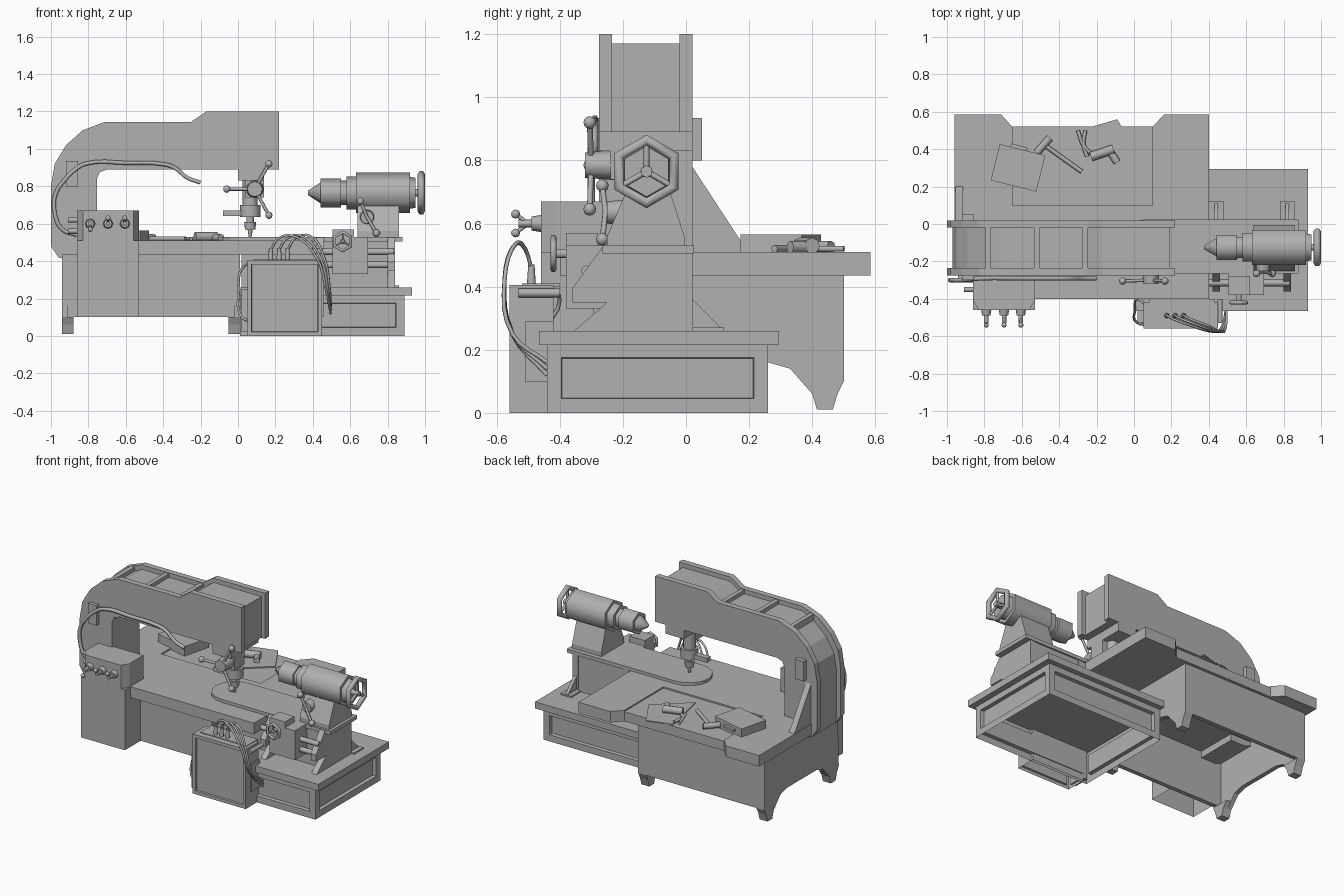
import bpy, bmesh, math
from mathutils import Vector, Matrix

cube = bpy.data.objects.get("Cube")
if cube:
    bpy.data.objects.remove(cube)

grey = bpy.data.materials.new("machine grey")
grey.use_nodes = True
grey.diffuse_color = (.44, .44, .44, 1)
grey.node_tree.nodes["Principled BSDF"].inputs["Base Color"].default_value = grey.diffuse_color


def finish(name, bm, smooth=False):
    """Turn a bmesh into a named grey object."""
    bmesh.ops.recalc_face_normals(bm, faces=bm.faces)
    mesh = bpy.data.meshes.new(name)
    bm.to_mesh(mesh)
    bm.free()
    obj = bpy.data.objects.new(name, mesh)
    bpy.context.collection.objects.link(obj)
    mesh.materials.append(grey)
    if smooth:
        bpy.ops.object.select_all(action='DESELECT')
        obj.select_set(True)
        bpy.context.view_layer.objects.active = obj
        bpy.ops.object.shade_smooth_by_angle(angle=math.radians(62))
    return obj


def prism(name, axis, start, end, points):
    """Extrude a flat profile along x, y or z."""
    place = {'x': lambda p, t: (t, p[0], p[1]),
             'y': lambda p, t: (p[0], t, p[1]),
             'z': lambda p, t: (p[0], p[1], t)}[axis]
    bm = bmesh.new()
    rings = [[bm.verts.new(place(p, t)) for p in points] for t in (start, end)]
    for ring in rings:
        bm.faces.new(ring)
    for i in range(len(points)):
        j = (i + 1) % len(points)
        bm.faces.new((rings[0][i], rings[0][j], rings[1][j], rings[1][i]))
    return finish(name, bm)


def box(name, x, y, z, inset=0, depth=0, turn=0, front_only=False, hollow=False):
    """Box from three ranges; optional sunken panels, spin about z and open underside."""
    bm = bmesh.new()
    bmesh.ops.create_cube(bm, size=1)
    bm.normal_update()
    sides = [f for f in bm.faces if (f.normal.y < -.5 if front_only else abs(f.normal.z) < .5)]
    if hollow:
        bmesh.ops.delete(bm, geom=[f for f in bm.faces if f.normal.z < -.5], context='FACES_ONLY')
    size = [r[1] - r[0] for r in (x, y, z)]
    centre = [(r[0] + r[1]) / 2 for r in (x, y, z)]
    bmesh.ops.scale(bm, vec=size, verts=bm.verts)
    bm.normal_update()
    if inset:
        bmesh.ops.inset_individual(bm, faces=sides, thickness=inset, use_even_offset=True)
        bm.normal_update()
        bmesh.ops.inset_individual(bm, faces=sides, thickness=.002, depth=-depth, use_even_offset=True)
    bmesh.ops.transform(bm, verts=bm.verts,
                        matrix=Matrix.Translation(centre) @ Matrix.Rotation(math.radians(turn), 4, 'Z'))
    return finish(name, bm)


def rod(name, a, b, r, r_end=None, sides=12):
    """Round bar or cone between two points."""
    a, b = Vector(a), Vector(b)
    bm = bmesh.new()
    turn = (b - a).to_track_quat('Z', 'Y').to_matrix().to_4x4()
    bmesh.ops.create_cone(bm, cap_ends=True, segments=sides, radius1=r,
                          radius2=r if r_end is None else r_end, depth=(b - a).length,
                          matrix=Matrix.Translation((a + b) / 2) @ turn)
    return finish(name, bm, True)


def ball(name, centre, r):
    bm = bmesh.new()
    bmesh.ops.create_uvsphere(bm, u_segments=10, v_segments=6, radius=r,
                              matrix=Matrix.Translation(centre))
    return finish(name, bm, True)


def tube(name, points, r, closed=False):
    """Bent cable or ring made from a bevelled curve."""
    curve = bpy.data.curves.new(name, 'CURVE')
    curve.dimensions = '3D'
    curve.bevel_depth, curve.bevel_resolution, curve.resolution_u = r, 1, 4
    spline = curve.splines.new('POLY' if closed else 'BEZIER')
    knots = spline.points if closed else spline.bezier_points
    knots.add(len(points) - 1)
    for knot, p in zip(knots, points):
        if closed:
            knot.co = (*p, 1)
        else:
            knot.co = p
            knot.handle_left_type = knot.handle_right_type = 'AUTO'
    spline.use_cyclic_u = closed
    curve.use_fill_caps = True
    obj = bpy.data.objects.new(name, curve)
    bpy.context.collection.objects.link(obj)
    curve.materials.append(grey)


def hex_wheel(name, centre, r, thick, across):
    """Six-sided handwheel with three spokes; 'across' is its in-plane direction."""
    c, u, w = Vector(centre), Vector(across), Vector((0, 0, 1))
    rim = [c + r * (u * math.sin(k * math.pi / 3) + w * math.cos(k * math.pi / 3)) for k in range(6)]
    tube(name + "_rim", rim, thick, True)
    for k in (0, 2, 4):
        rod(name + "_spoke", c, rim[k], thick * .5, sides=6)
    ball(name + "_hub", c, thick)


def lever(name, hub, tips, r):
    """Spokes with ball ends around a hub point."""
    for tip in tips:
        rod(name + "_arm", hub, tip, r * .45, sides=8)
        ball(name + "_knob", tip, r)


# Table top with a shallow tray at the back
notch = [(.4, .585), (.16, .585), (.1, .52)]
corner = [(-.65, .52), (-.71, .585), (-.96, .585), (-.96, -.02), (-.94, -.26), (-.86, -.26), (-.86, -.4), (.4, -.4)]
prism("table_slab", 'z', .435, .5, notch + corner)
prism("table_raised_border", 'z', .5, .51, notch + [(.1, .1), (-.65, .1)] + corner)

# Hollow body under the table: front wall, pedestal, end panels, rear wall and feet
box("front_wall", (-.94, .01), (-.29, -.26), (.1, .435))
box("pedestal", (-.86, -.53), (-.46, -.26), (.1, .51), hollow=True)
arch = [(.5, .1), (.48, .06), (.465, .01), (.415, .01), (.4, .06), (.33, .14), (.26, .16)]
foot = arch[:5] + [(.37, .1)]
mirrored = [(.2 - y, z) for y, z in reversed(arch)]
for x in (-.94, -.02):
    prism("end_panel", 'x', x, x + .03, [(.5, .435)] + arch + mirrored + [(-.29, .435)])
for x, x_end in ((-.93, -.88), (-.05, .01)):
    prism("rear_foot", 'x', x, x_end, foot)
    prism("front_foot", 'x', x, x_end, [(.2 - y, z) for y, z in foot])
box("rear_wall", (-.94, .01), (.47, .5), (.1, .435))

# Overarm frame: two flanges, a recessed web and cross ribs
outer = [(-1, .48), (-1, .8), (-.98, .92), (-.92, 1.02), (-.83, 1.1), (-.71, 1.145), (-.25, 1.145), (-.17, 1.2)]
inner = [(-.7, .89), (-.74, .875), (-.755, .84), (-.755, .39), (-.86, .39), (-.96, .42)]
frame = outer + [(.218, 1.2), (.218, .89)] + inner
for y in (-.275, -.02):
    prism("frame_flange", 'y', y, y + .04, frame)
web = [(x + .03 if x < -.8 else x, z if z < .7 else z - .03) for x, z in outer]
prism("frame_web", 'y', -.24, -.015, web + [(.19, 1.17), (.19, .89)] + inner)
for x in (-.78, -.52, -.26):
    box("frame_rib", (x - .015, x + .015), (-.24, -.015), (1.06, 1.115 if x < -.7 else 1.14))
prism("frame_brace", 'x', -.955, -.915, [(.02, .78), (.17, .55), (.2, .51), (.02, .51)])
for y in (-.3, .02):
    box("junction_box", (-.92, -.855), (y, y + .03), (.8, .935))
tube("frame_cable", [(-.86, -.3, .54), (-.94, -.3, .57), (-.98, -.3, .66), (-.975, -.3, .76), (-.93, -.3, .83),
                     (-.87, -.295, .89), (-.81, -.29, .922), (-.6, -.29, .925), (-.4, -.29, .918), (-.34, -.29, .9),
                     (-.27, -.29, .845), (-.2, -.29, .82)], .012)

# Drilling head with quill and feed lever
quill = (.065, -.13)
box("head_block", (0, .14), (-.275, .02), (.83, .9))
for top, low, r, r_end in ((.83, .7, .04, .04), (.7, .635, .055, .055), (.635, .59, .02, .02),
                           (.61, .57, .032, .028), (.57, .53, .014, .008)):
    rod("quill", (*quill, top), (*quill, low), r, r_end)
box("quill_bracket", (-.08, .05), (-.15, -.11), (.64, .67))
box("feed_mount", (.04, .14), (-.24, -.13), (.74, .83))
rod("feed_hub", (.09, -.23, .785), (.09, -.32, .785), .047, .04)
lever("feed_lever", (.09, -.3, .785), [(.165, -.305, .92), (-.06, -.305, .785), (.165, -.305, .645)], .02)

# Lathe bed with rounded end, support brackets and feed rods
bed = [(.88, -.265), (.88, .025), (.06, .025)]
bed += [(.06 - .145 * math.sin(a), -.12 + .145 * math.cos(a)) for a in [k * math.pi / 8 for k in range(1, 8)]]
prism("bed_top", 'z', .505, .53, bed + [(.06, -.265)])
box("bed_beam", (.02, .84), (-.25, .015), (.25, .505))
for x in (.42, .8):
    prism("bed_bracket", 'x', x, x + .04, [(-.265, .525), (-.36, .395), (-.36, .35), (-.25, .35), (-.36, .255),
                                            (.02, .255), (.02, .525)])
    prism("rear_gusset", 'x', x + .01, x + .03, [(.02, .36), (.12, .26), (.02, .26)])
    box("gusset_foot", (x - .02, x + .06), (.02, .12), (.26, .27))
for z in (.38, .45):
    rod("feed_rod", (.4, -.315, z), (.835, -.315, z), .018, sides=8)
box("apron", (.505, .695), (-.38, -.24), (.33, .53))
box("apron_gearbox", (.505, .62), (-.38, -.28), (.43, .57))
rod("apron_shaft", (.56, -.37, .505), (.56, -.42, .505), .015)
hex_wheel("apron_wheel", (.56, -.42, .505), .05, .01, (1, 0, 0))

# Tailstock, six-sided sections turned along x
prism("tailstock_foot", 'x', .64, .86, [(-.25, .53), (-.25, .56), (-.19, .7), (-.05, .7), (-.005, .56), (-.005, .53)])
for x, x_end, r, r_end in ((.375, .44, .012, .055), (.44, .55, .077, .077), (.55, .58, .065, .065),
                           (.58, .63, .088, .088), (.63, .92, .108, .108), (.92, .95, .085, .08), (.95, 1, .02, .02)):
    rod("tailstock_spindle", (x, -.125, .765), (x_end, -.125, .765), r, r_end, 6)
hex_wheel("tailstock_wheel", (.98, -.125, .765), .1, .019, (0, 1, 0))
rod("lock_hub", (.69, -.16, .635), (.69, -.25, .635), .045, .035)
lever("lock_lever", (.69, -.255, .635), [(.655, -.265, .72), (.74, -.265, .55)], .02)

# Hollow cabinet base under the lathe
box("base_cabinet", (.01, .89), (-.44, .26), (0, .22), .045, .025, hollow=True)
box("base_slab", (.01, .93), (-.465, .295), (.215, .26))

# Electrical cabinet with cables
box("electrical_cabinet", (.05, .45), (-.56, -.42), (0, .405), .022, .012, front_only=True, hollow=True)
box("cabinet_side_plate", (.45, .458), (-.51, -.42), (.1, .29))
box("cabinet_spacer", (.02, .06), (-.53, -.42), (.02, .25))
box("cabinet_lid", (.08, .43), (-.52, -.4), (.4, .41))
for k in range(3):
    x = .175 + .045 * k
    rod("cable_socket", (x, -.49, .41), (x, -.49, .47), .014, .01, 8)
    tube("cabinet_cable", [(x, -.49, .46), (x + .04, -.51, .52), (x + .12, -.54, .535), (.42 + .02 * k, -.575, .42),
                           (.47 + .01 * k, -.55, .25), (.495, -.44, .12 + .02 * k)], .007)
tube("side_cable", [(.06, -.43, .39), (.02, -.4, .36), (.005, -.46, .25), (.02, -.53, .1), (.06, -.54, .08)], .007)
rod("cabinet_handle", (.46, -.53, .38), (.46, -.4, .38), .014, sides=8)

# Control box with switches and side plugs
prism("control_box", 'z', .51, .67, [(-.86, -.26), (-.86, -.41), (-.83, -.46), (-.56, -.46), (-.53, -.41), (-.53, -.26)])
for x, lift in ((-.79, -.03), (-.695, .03), (-.605, .03)):
    rod("switch_base", (x, -.46, .6), (x, -.49, .6), .027, .022, 8)
    rod("switch_stem", (x, -.48, .6), (x, -.53, .6), .012, sides=8)
    lever("switch", (x, -.5, .6), [(x, -.54, .6 + lift)], .014)
for z in (.56, .62):
    rod("side_plug", (-.85, -.35, z), (-.91, -.35, z), .014, sides=8)

# Tools lying on the table
box("tool_case", (-.745, -.495), (.2, .4), (.5, .565), turn=-14)
box("case_handle", (-.66, -.57), (.4, .42), (.53, .545), turn=-14)
rod("hammer_handle", (-.28, .28, .52), (-.49, .43, .52), .012, sides=8)
rod("hammer_head", (-.52, .38, .525), (-.45, .46, .525), .02, sides=8)
prism("cloth", 'z', .5, .508, [(-.26, .51), (-.09, .56), (.03, .36), (-.19, .17)])
rod("drill_body", (-.23, .36, .53), (-.11, .4, .53), .025, sides=8)
rod("drill_grip", (-.13, .39, .525), (-.09, .33, .525), .02, sides=8)
for x in (-.3, -.26):
    tube("pliers_arm", [(x, .5, .52), (-.27, .42, .52), (-.51 - x, .36, .52)], .01)
